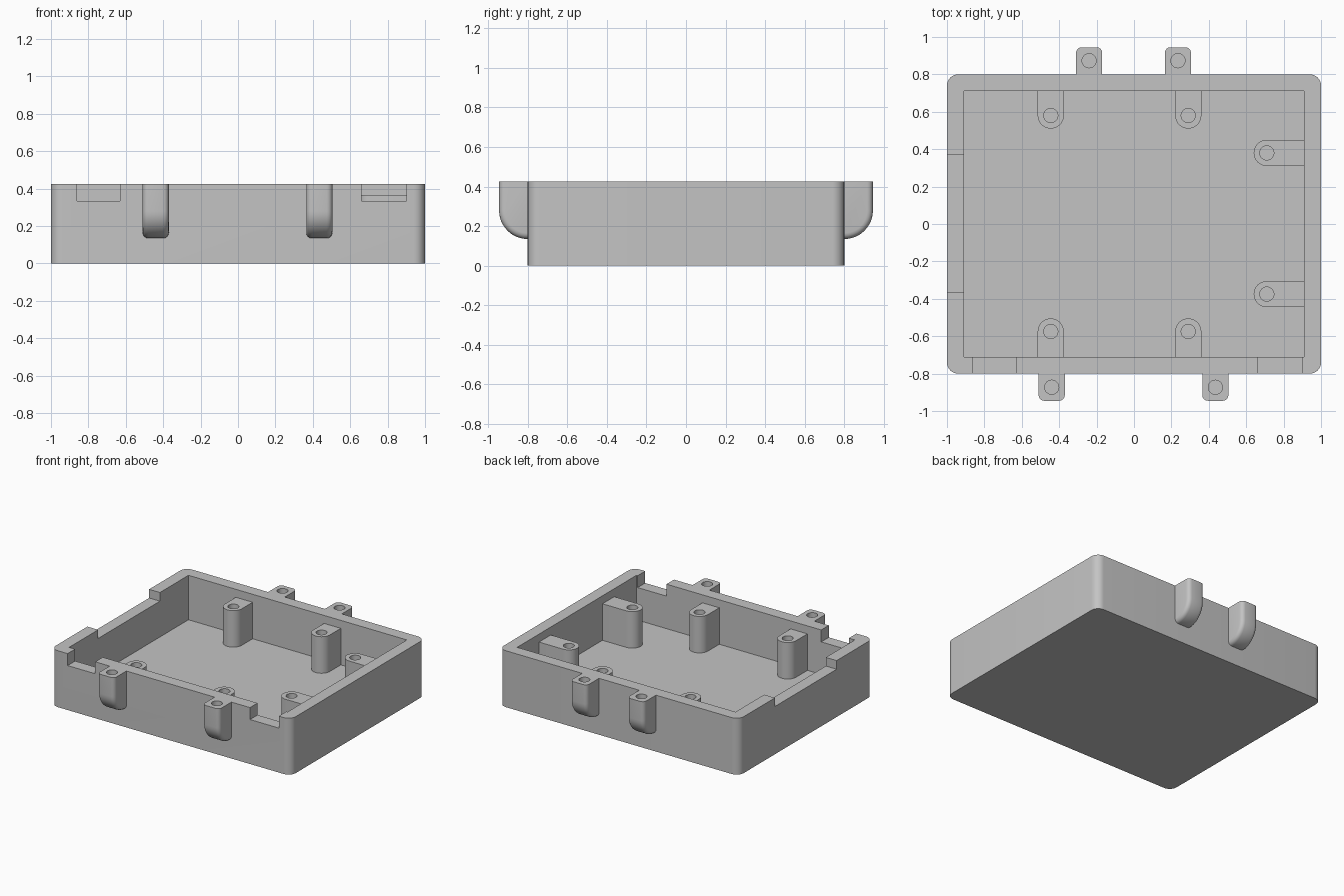
import bpy
import bmesh
from math import sin, cos, pi, radians

cube = bpy.data.objects.get("Cube")
if cube:
    bpy.data.objects.remove(cube, do_unlink=True)

# Single plain colour
grey = bpy.data.materials.new("grey plastic")
grey.use_nodes = True
colour = (0.55, 0.55, 0.55, 1)
grey.diffuse_color = colour
grey.node_tree.nodes["Principled BSDF"].inputs["Base Color"].default_value = colour

HEIGHT, FLOOR, POST_TOP = 0.425, 0.09, 0.365
OUT_X, OUT_Y = 1.0, 0.8
IN_X, IN_Y = 0.91, 0.71
HOLE_R, HALF = 0.038, 0.07


def arc(cx, cy, r, start, end, steps):
    return [(cx + r * cos(radians(start + (end - start) * i / steps)),
             cy + r * sin(radians(start + (end - start) * i / steps)))
            for i in range(steps + 1)]


def finish(name, bm):
    bmesh.ops.recalc_face_normals(bm, faces=bm.faces)
    mesh = bpy.data.meshes.new(name)
    bm.to_mesh(mesh)
    bm.free()
    mesh.materials.append(grey)
    obj = bpy.data.objects.new(name, mesh)
    bpy.context.collection.objects.link(obj)
    return obj


def extrude(points, offset):
    bm = bmesh.new()
    face = bm.faces.new([bm.verts.new(p) for p in points])
    new = bmesh.ops.extrude_face_region(bm, geom=[face])["geom"]
    bmesh.ops.translate(bm, vec=offset,
                        verts=[v for v in new if isinstance(v, bmesh.types.BMVert)])
    return bm


def prism(name, outline, z0, z1):
    return finish(name, extrude([(x, y, z0) for x, y in outline], (0, 0, z1 - z0)))


def block(name, x0, x1, y0, y1, z0, z1):
    return prism(name, [(x0, y0), (x1, y0), (x1, y1), (x0, y1)], z0, z1)


def select(obj):
    bpy.ops.object.select_all(action="DESELECT")
    obj.select_set(True)
    bpy.context.view_layer.objects.active = obj


def cut(obj, cutter):
    select(obj)
    mod = obj.modifiers.new("cut", "BOOLEAN")
    mod.operation = "DIFFERENCE"
    mod.solver = "EXACT"
    mod.object = cutter
    bpy.ops.object.modifier_apply(modifier=mod.name)
    bpy.data.objects.remove(cutter, do_unlink=True)


def smooth(obj):
    select(obj)
    bpy.ops.object.shade_smooth_by_angle(angle=radians(35))


def drill(obj, x, y, top, depth):
    ring = arc(x, y, HOLE_R, 0, 360, 24)[:-1]
    cut(obj, prism("hole_cutter", ring, top - depth, top + 0.05))
    smooth(obj)


# Tray with rounded outer corners and a square cavity
R = 0.06
outline = []
for i, (sx, sy) in enumerate([(1, 1), (-1, 1), (-1, -1), (1, -1)]):
    outline += arc(sx * (OUT_X - R), sy * (OUT_Y - R), R, 90 * i, 90 * i + 90, 8)
tray = prism("tray", outline, 0, HEIGHT)
cut(tray, block("cavity", -IN_X, IN_X, -IN_Y, IN_Y, FLOOR, 0.6))

# Openings in the rim: two at the front, one wide one at the side
for x0, x1 in [(-0.86, -0.63), (0.66, 0.90)]:
    cut(tray, block("front_notch", x0, x1, -0.9, -0.65, 0.335, 0.6))
cut(tray, block("side_notch", -1.1, -0.85, -0.365, 0.37, 0.36, 0.6))
smooth(tray)

# Inner screw posts, each round at the tip and joined to a wall
for i, (x, y, turn) in enumerate([(-0.445, 0.58, 180), (0.29, 0.58, 180),
                                  (-0.445, -0.575, 0), (0.29, -0.575, 0),
                                  (0.71, 0.38, 90), (0.71, -0.375, 90)]):
    tip = arc(x, y, HALF, turn, turn + 180, 16)
    if turn == 90:
        root = [(IN_X, y - HALF), (IN_X, y + HALF)]
    else:
        wall = IN_Y if turn else -IN_Y
        root = [(tip[-1][0], wall), (tip[0][0], wall)]
    post = prism(f"screw_post_{i + 1}", tip + root, FLOOR, POST_TOP)
    drill(post, x, y, POST_TOP, 0.2)

# Outer lugs with a curved underside and softened outer edges
LUG_R = 0.145
for i, (x, side) in enumerate([(-0.44, -1), (0.435, -1), (-0.24, 1), (0.235, 1)]):
    profile = [(OUT_Y, HEIGHT), (OUT_Y + LUG_R, HEIGHT)]
    profile += arc(OUT_Y, 0.28, LUG_R, 0, -90, 12)
    bm = extrude([(x - HALF, side * y, z) for y, z in profile], (2 * HALF, 0, 0))
    soft = []
    for e in bm.edges:
        a, b = e.verts[0].co, e.verts[1].co
        along_x = abs(a.x - b.x) > 0.01
        at_top = min(a.z, b.z) > HEIGHT - 0.001
        at_wall = max(abs(a.y), abs(b.y)) < OUT_Y + 0.001
        if not (along_x or at_top or at_wall):
            soft.append(e)
    bmesh.ops.bevel(bm, geom=soft, offset=0.03, segments=4, profile=0.5,
                    affect="EDGES", clamp_overlap=False)
    lug = finish(f"mounting_lug_{i + 1}", bm)
    drill(lug, x, side * 0.873, HEIGHT, 0.17)
